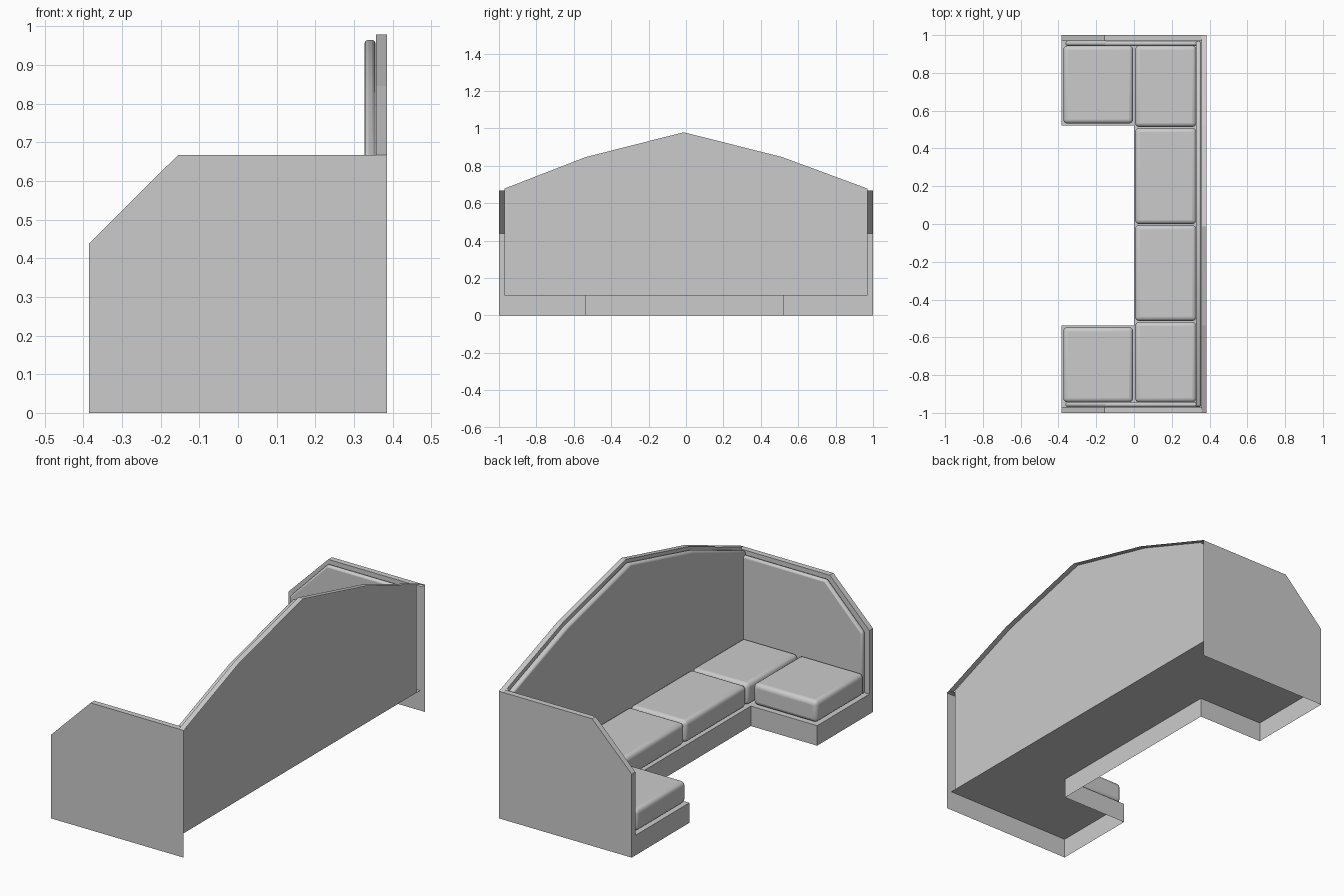
import bpy, bmesh

if "Cube" in bpy.data.objects:
    bpy.data.objects.remove(bpy.data.objects["Cube"])

BASE = 0.105                       # height of the seat deck
KINKS = [(-1, 0.667), (-0.537, 0.846), (-0.012, 0.979), (0.515, 0.846), (1, 0.667)]
ARM = [(-0.385, 0), (-0.385, 0.438), (-0.155, 0.667), (0.385, 0.667)]


def finish(name, bm):
    mesh = bpy.data.meshes.new(name)
    bm.to_mesh(mesh)
    bm.free()
    ob = bpy.data.objects.new(name, mesh)
    bpy.context.collection.objects.link(ob)
    return ob


def sheet(name, points, normal):
    """One flat polygon facing the given direction."""
    bm = bmesh.new()
    f = bm.faces.new([bm.verts.new(p) for p in points])
    f.normal_update()
    if f.normal.dot(normal) < 0:
        f.normal_flip()
    return finish(name, bm)


def ribbon(name, a, b, normal):
    """Strip of quads between two polylines."""
    bm = bmesh.new()
    va = [bm.verts.new(p) for p in a]
    vb = [bm.verts.new(p) for p in b]
    for i in range(len(a) - 1):
        f = bm.faces.new((va[i], va[i + 1], vb[i + 1], vb[i]))
        f.normal_update()
        if f.normal.dot(normal) < 0:
            f.normal_flip()
    return finish(name, bm)


def solid(name, outline, offset, bevel, segments):
    """Flat outline pushed along an offset, with softened edges."""
    bm = bmesh.new()
    f = bm.faces.new([bm.verts.new(p) for p in outline])
    res = bmesh.ops.extrude_face_region(bm, geom=[f], use_keep_orig=True)
    verts = [v for v in res["geom"] if isinstance(v, bmesh.types.BMVert)]
    bmesh.ops.translate(bm, verts=verts, vec=offset)
    bmesh.ops.recalc_face_normals(bm, faces=bm.faces)
    ob = finish(name, bm)
    m = ob.modifiers.new("soft_edges", 'BEVEL')
    m.width, m.segments = bevel, segments
    m.limit_method, m.angle_limit = 'ANGLE', 0.55
    bpy.context.view_layer.objects.active = ob
    ob.select_set(True)
    bpy.ops.object.shade_smooth_by_angle(angle=0.6)
    ob.select_set(False)
    return ob


# U-shaped deck and the skirt along its open inner side
inner = [(-0.385, -1), (-0.385, -0.537), (0, -0.537), (0, 0.522), (-0.385, 0.522), (-0.385, 1)]
sheet("seat_deck", [(x, y, BASE) for x, y in inner + [(0.357, 1), (0.357, -1)]], (0, 0, 1))
for i in range(5):
    (xa, ya), (xb, yb) = inner[i], inner[i + 1]
    normal = (-1, 0, 0) if xa == xb else ((0, 1, 0) if i == 1 else (0, -1, 0))
    sheet("skirt", [(xa, ya, 0), (xb, yb, 0), (xb, yb, BASE), (xa, ya, BASE)], normal)

# Back: inner panel, top rim and padding
panel = [(max(-0.97, min(0.97, y)), z + (0.011 if abs(y) == 1 else 0)) for y, z in KINKS]
sheet("back_panel", [(0.357, -0.97, BASE)] + [(0.357, y, z) for y, z in panel]
      + [(0.357, 0.97, BASE)], (1, 0, 0))
ribbon("back_rim", [(0.357, y, z) for y, z in KINKS], [(0.385, y, z) for y, z in KINKS], (0, 0, 1))
pad = [(-0.968, BASE)] + [(y * 0.998, z - 0.014) for y, z in panel] + [(0.968, BASE)]
solid("back_padding", [(0.356, y, z) for y, z in pad], (-0.029, 0, 0), 0.01, 2)

# Two arms: outer sheet, inner sheet, rim and padding
for s in (-1, 1):
    sheet("arm_outer", [(x, s, z) for x, z in ARM] + [(0.385, s, 0)], (0, s, 0))
    lining = [(-0.385, BASE), ARM[1], ARM[2], (0.357, 0.667), (0.357, BASE)]
    sheet("arm_lining", [(x, s * 0.97, z) for x, z in lining], (0, -s, 0))
    ribbon("arm_rim", [(x, s, z) for x, z in ARM], [(x, s * 0.97, z) for x, z in ARM], (-0.5, 0, 1))
    apad = [(-0.362, BASE), (-0.362, 0.428), (-0.147, 0.648), (0.355, 0.648), (0.355, BASE)]
    solid("arm_padding", [(x, s * 0.969, z) for x, z in apad], (0, -s * 0.026, 0), 0.01, 2)

# Seat cushions: x range, y range
rows = [(-0.944, -0.518), (-0.513, -0.006), (0.0, 0.508), (0.514, 0.944)]
cushions = [(0.006, 0.33, a, b) for a, b in rows]
cushions += [(-0.374, -0.005, -0.944, -0.546), (-0.374, -0.005, 0.532, 0.944)]
for x0, x1, y0, y1 in cushions:
    z = BASE + 0.003
    solid("seat_cushion", [(x0, y0, z), (x1, y0, z), (x1, y1, z), (x0, y1, z)],
          (0, 0, 0.222 - z), 0.022, 4)
